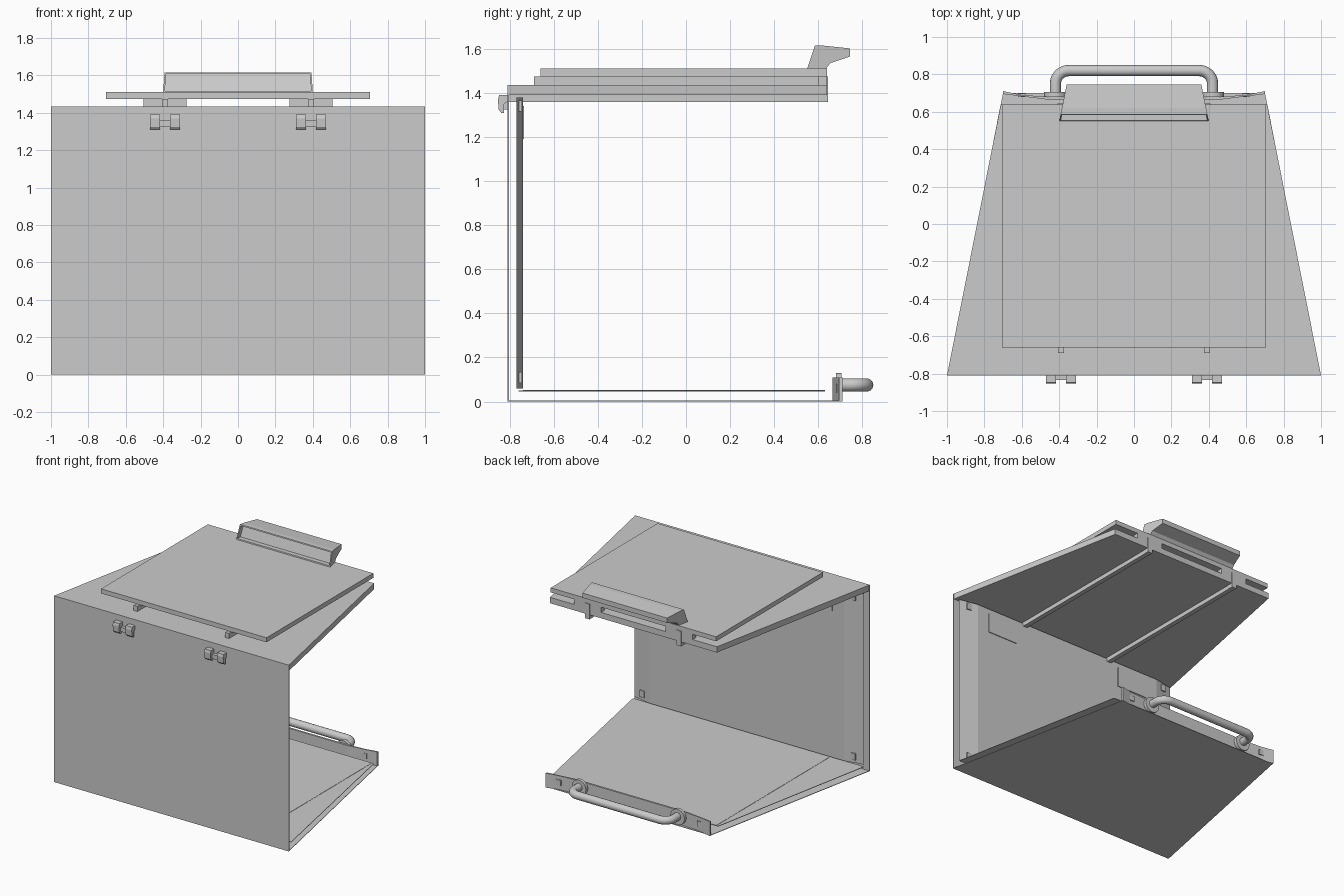
import bpy, bmesh, math
from mathutils import Vector

cube = bpy.data.objects.get("Cube")
if cube:
    bpy.data.objects.remove(cube)

GREY = (0.6, 0.6, 0.6, 1)
steel = bpy.data.materials.new("light_grey_metal")
steel.use_nodes = True
steel.diffuse_color = GREY
bsdf = steel.node_tree.nodes["Principled BSDF"]
bsdf.inputs["Base Color"].default_value = GREY
bsdf.inputs["Roughness"].default_value = 0.6


def finish(name, bm):
    bmesh.ops.recalc_face_normals(bm, faces=bm.faces)
    me = bpy.data.meshes.new(name)
    bm.to_mesh(me)
    bm.free()
    me.materials.append(steel)
    ob = bpy.data.objects.new(name, me)
    bpy.context.collection.objects.link(ob)
    return ob


def prism_bm(points, lo, hi, axis):
    """Extrude a closed 2D outline from lo to hi along the x, y or z axis."""
    place = {"x": lambda p, t: (t, p[0], p[1]),
             "y": lambda p, t: (p[0], t, p[1]),
             "z": lambda p, t: (p[0], p[1], t)}[axis]
    bm = bmesh.new()
    a = [bm.verts.new(place(p, lo)) for p in points]
    b = [bm.verts.new(place(p, hi)) for p in points]
    bm.faces.new(a)
    bm.faces.new(b[::-1])
    for i in range(len(a)):
        j = (i + 1) % len(a)
        bm.faces.new((a[i], a[j], b[j], b[i]))
    return bm


def prism(name, points, lo, hi, axis="z"):
    return finish(name, prism_bm(points, lo, hi, axis))


def box(name, x, y, z):
    return prism(name, [(x[0], y[0]), (x[1], y[0]), (x[1], y[1]), (x[0], y[1])], *z)


def trapezoid(front, y0, back, y1):
    return [(-front, y0), (front, y0), (back, y1), (-back, y1)]


def around(c, half):
    return (c - half, c + half)


# Outer shell: front sheet, tapered floor and tapered top
box("front_panel", (-1, 1), (-0.81, -0.804), (0, 1.435))
prism("floor_sheet", trapezoid(1, -0.81, 0.7, 0.7), 0, 0.004)
prism("top_sheet", trapezoid(1, -0.81, 0.712, 0.64), 1.39, 1.435)

# Inner lining: wall with sloped ends, raised floor with a rectangular centre
prism("inner_wall", [(-0.98, -0.77), (0.98, -0.77), (0.83, -0.74), (-0.83, -0.74)], 0.06, 1.38)
prism("inner_floor", trapezoid(0.985, -0.76, 0.715, 0.63), 0.046, 0.05)
box("floor_centre", (-0.7, 0.7), (-0.74, 0.63), (0.05, 0.052))

# Back lip of the floor, bowed outward at both ends
prism("back_lip", [(-0.7, 0.71), (-0.6, 0.69), (-0.46, 0.68), (0.46, 0.68), (0.6, 0.69),
                   (0.7, 0.71), (0.7, 0.695), (0.46, 0.665), (-0.46, 0.665), (-0.7, 0.695)],
      0, 0.11)

# Lid plate
box("lid", (-0.705, 0.705), (-0.66, 0.64), (1.475, 1.51))

for side, s in (("left", 1), ("right", -1)):
    x = 0.39 * s
    # Rails under the top and under the lid, joined at the back
    box(side + "_lower_rail", around(x, 0.018), (-0.805, 0.6), (1.358, 1.39))
    box(side + "_lid_rail", around(x, 0.016), (-0.69, 0.64), (1.435, 1.475))
    box(side + "_rail_end", around(x, 0.02), (0.6, 0.645), (1.358, 1.475))
    box(side + "_hinge_block", around(x, 0.115), (0.6, 0.64), (1.435, 1.475))
    # Front catch: two rounded jaws and a bridge
    jaw = [(-0.81, 1.39), (-0.848, 1.39), (-0.853, 1.37), (-0.85, 1.325),
           (-0.838, 1.31), (-0.825, 1.31), (-0.825, 1.35), (-0.81, 1.36)]
    for n, d in (("inner", -0.054 * s), ("outer", 0.054 * s)):
        prism(side + "_catch_" + n + "_jaw", jaw, *around(x + d, 0.027), axis="x")
    box(side + "_catch_bridge", around(x, 0.03), (-0.835, -0.81), (1.325, 1.358))
    # Inner wall patches and small square studs
    box(side + "_wall_patch", around(0.6 * s, 0.13), (-0.74, -0.734), (1.19, 1.34))
    for level, z in (("low", 0.11), ("high", 1.34)):
        box(side + "_wall_stud_" + level, around(0.9 * s, 0.02), (-0.765, -0.745), around(z, 0.025))
    box(side + "_lip_stud", around(0.6 * s, 0.02), (0.68, 0.697), around(0.06, 0.02))
    # Round base of the carrying bar
    disc = [(0.42 * s + 0.06 * math.cos(a * math.tau / 32), 0.07 + 0.06 * math.sin(a * math.tau / 32))
            for a in range(32)]
    prism(side + "_bar_base", disc, 0.68, 0.705, "y")

# Carrying bar bent from round tube
path = [Vector((-0.42, 0.69, 0.075))]
for cx, start in ((-0.35, math.pi), (0.35, math.pi / 2)):
    for i in range(9):
        a = start - i * math.pi / 16
        path.append(Vector((cx + 0.07 * math.cos(a), 0.75 + 0.07 * math.sin(a), 0.075)))
path.append(Vector((0.42, 0.69, 0.075)))
curve = bpy.data.curves.new("carrying_bar", "CURVE")
curve.dimensions = "3D"
curve.bevel_depth = 0.03
curve.bevel_resolution = 5
curve.use_fill_caps = True
spline = curve.splines.new("POLY")
spline.points.add(len(path) - 1)
for pt, co in zip(spline.points, path):
    pt.co = (*co, 1)
    pt.radius = 1
spline.use_smooth = True
curve.materials.append(steel)
bpy.context.collection.objects.link(bpy.data.objects.new("carrying_bar", curve))

# Lid grip: tapered wedge with a recessed front
profile = [(0.55, 1.51), (0.585, 1.615), (0.62, 1.615), (0.745, 1.602),
           (0.745, 1.565), (0.655, 1.535), (0.635, 1.51)]
bm = prism_bm(profile, -0.4, 0.4, "x")
for v in bm.verts:
    v.co.x *= 1 - 0.1 * (v.co.y - 0.55) / 0.195
bmesh.ops.recalc_face_normals(bm, faces=bm.faces)
front = min(bm.faces, key=lambda f: f.normal.y)
bmesh.ops.inset_region(bm, faces=[front], thickness=0.012)
recess = bmesh.ops.extrude_face_region(bm, geom=[front])
moved = [g for g in recess["geom"] if isinstance(g, bmesh.types.BMVert)]
bmesh.ops.translate(bm, verts=moved, vec=(0, 0.035, 0))
if front.is_valid:
    bmesh.ops.delete(bm, geom=[front], context="FACES_ONLY")
finish("lid_grip", bm)
